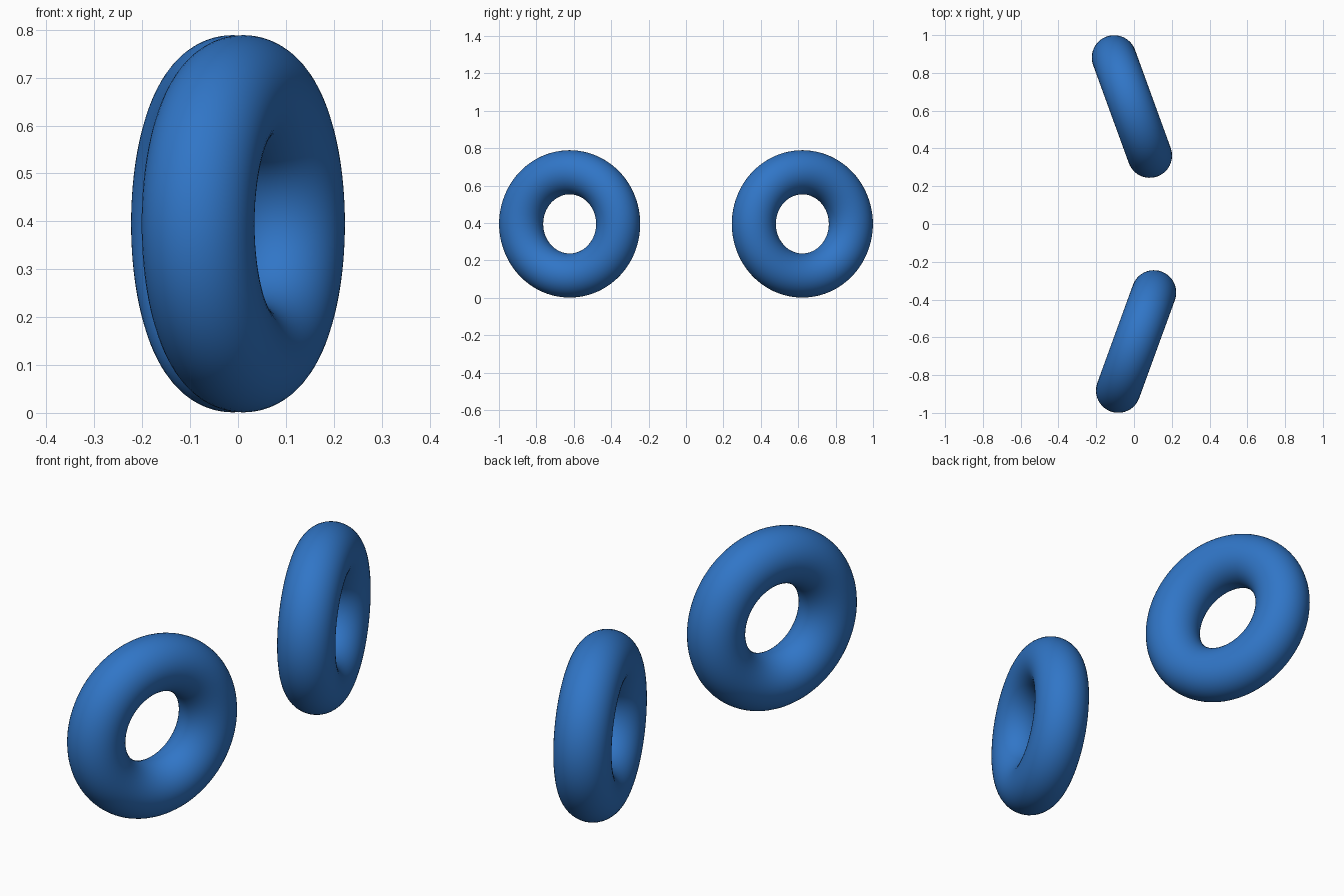
import bpy
from math import radians

if "Cube" in bpy.data.objects:
    bpy.data.objects.remove(bpy.data.objects["Cube"])

blue = bpy.data.materials.new("blue")
blue.diffuse_color = (0.03, 0.18, 0.57, 1)
blue.use_nodes = True
blue.node_tree.nodes["Principled BSDF"].inputs["Base Color"].default_value = blue.diffuse_color


def ring(name, x, y, turn):
    # upright torus facing sideways, turned about the vertical axis
    bpy.ops.mesh.primitive_torus_add(
        major_radius=0.276, minor_radius=0.118,
        major_segments=96, minor_segments=48,
        location=(x, y, 0.395),
        rotation=(0, radians(90), radians(turn)))
    ob = bpy.context.object
    ob.name = name
    ob.data.materials.append(blue)
    bpy.ops.object.shade_smooth()


# front and back rings, toed in opposite directions
ring("front_ring", 0.011, -0.622, -20)
ring("back_ring", -0.011, 0.622, 20)
